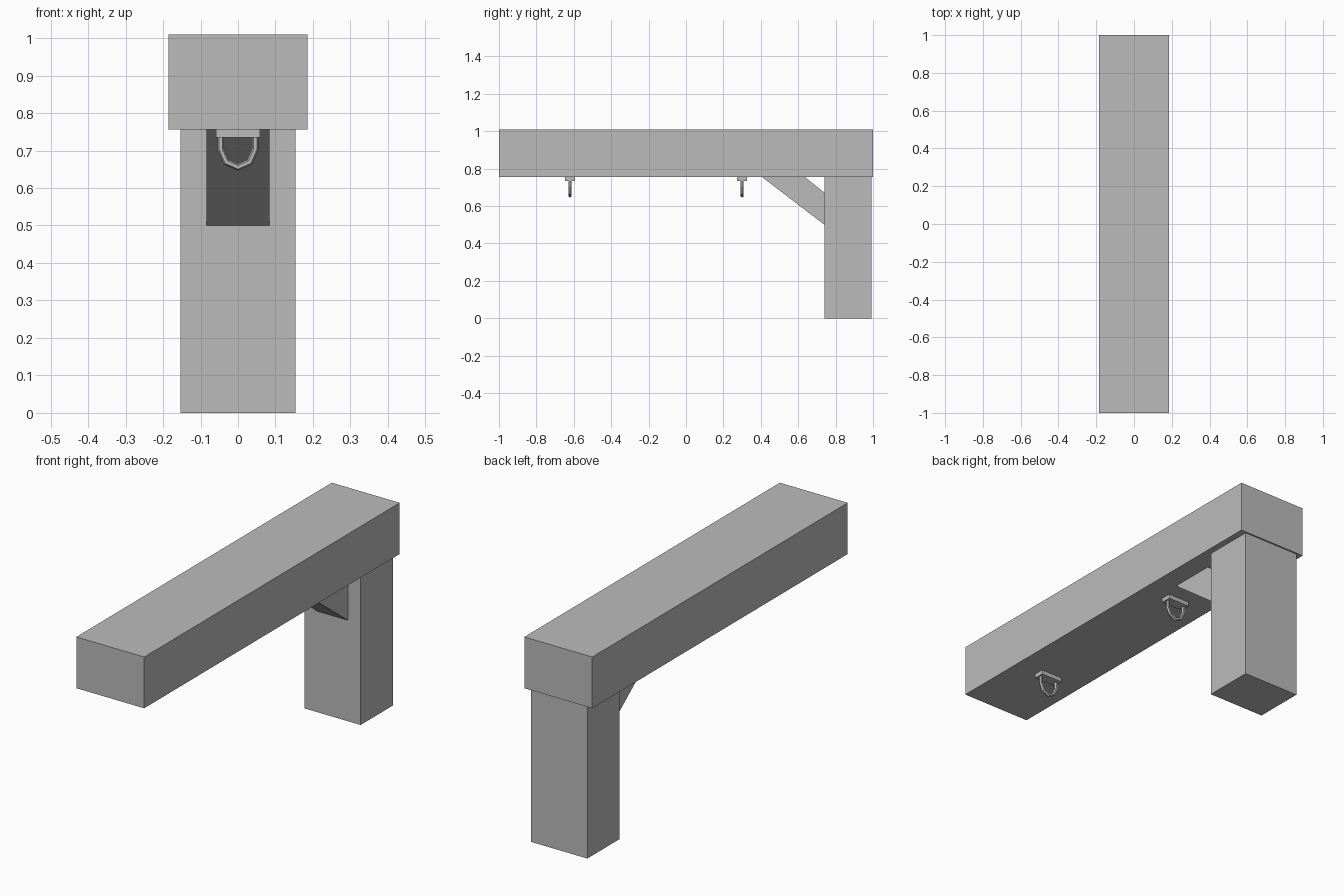
import bpy
import bmesh

cube = bpy.data.objects.get("Cube")
if cube:
    bpy.data.objects.remove(cube, do_unlink=True)

# One plain grey for everything
grey = bpy.data.materials.new("stone grey")
grey.use_nodes = True
grey.diffuse_color = (0.5, 0.5, 0.5, 1)
grey.node_tree.nodes["Principled BSDF"].inputs["Base Color"].default_value = (0.5, 0.5, 0.5, 1)


def add(name, data):
    obj = bpy.data.objects.new(name, data)
    bpy.context.collection.objects.link(obj)
    data.materials.append(grey)
    return obj


def prism(name, profile, half_width):
    """Extrude a (y, z) profile along x, centred on x = 0."""
    bm = bmesh.new()
    face = bm.faces.new([bm.verts.new((-half_width, y, z)) for y, z in profile])
    new = bmesh.ops.extrude_face_region(bm, geom=[face])["geom"]
    verts = [g for g in new if isinstance(g, bmesh.types.BMVert)]
    bmesh.ops.translate(bm, verts=verts, vec=(2 * half_width, 0, 0))
    bmesh.ops.recalc_face_normals(bm, faces=bm.faces)
    mesh = bpy.data.meshes.new(name)
    bm.to_mesh(mesh)
    bm.free()
    return add(name, mesh)


def box(name, y0, y1, z0, z1, half_width):
    return prism(name, [(y0, z0), (y1, z0), (y1, z1), (y0, z1)], half_width)


UNDERSIDE = 0.756

# Beam, post and diagonal brace
box("beam", -1, 1, UNDERSIDE, 1.01, 0.186)
box("post", 0.74, 0.992, 0, UNDERSIDE, 0.154)
prism("brace", [(0.405, UNDERSIDE), (0.635, UNDERSIDE), (0.74, 0.672), (0.74, 0.5)], 0.084)

# Hanging loops: a small plate with a U-shaped bar below it
half_loop = [(0.046, 0.74), (0.046, 0.703), (0.031, 0.669)]
loop = [(-x, z) for x, z in half_loop] + [(0, 0.655)] + half_loop[::-1]
for side, y in (("front", -0.62), ("rear", 0.3)):
    box(side + "_loop_plate", y - 0.026, y + 0.026, 0.735, UNDERSIDE, 0.059)
    curve = bpy.data.curves.new(side + "_loop", "CURVE")
    curve.dimensions = "3D"
    curve.bevel_depth = 0.009
    curve.bevel_resolution = 1
    spline = curve.splines.new("POLY")
    spline.points.add(len(loop) - 1)
    for point, (x, z) in zip(spline.points, loop):
        point.co = (x, y, z, 1)
    spline.use_smooth = False
    add(side + "_loop", curve)
